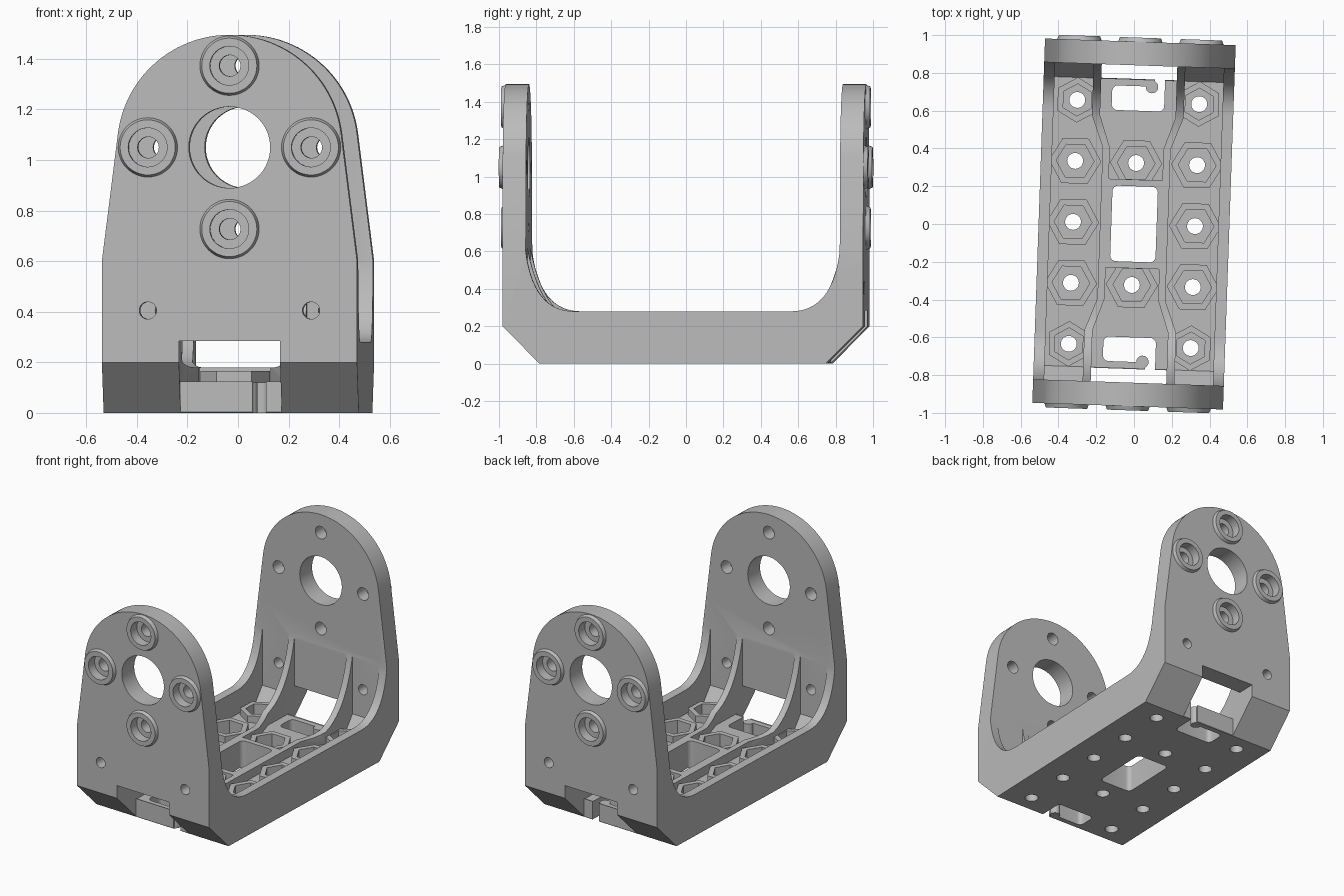
import bpy, bmesh
from math import sin, cos, pi, radians, atan2, acos, hypot
from mathutils import Vector, Matrix

cube = bpy.data.objects.get("Cube")
if cube:
    bpy.data.objects.remove(cube, do_unlink=True)

L, INNER, HALF = 0.965, 0.84, 0.505      # plate outer face, inner face, half width
PITCH, AXLE_Z = 0.323, 1.05
FLOOR, COLLAR, RIB = 0.12, 0.165, 0.18   # heights above the ground


def to_object(bm, name):
    bmesh.ops.recalc_face_normals(bm, faces=bm.faces[:])
    mesh = bpy.data.meshes.new(name)
    bm.to_mesh(mesh)
    bm.free()
    ob = bpy.data.objects.new(name, mesh)
    bpy.context.collection.objects.link(ob)
    return ob


def prism(name, pts, axis, lo, hi):
    """Extrude a 2D outline along an axis (x: yz, y: xz, z: xy outline)."""
    place = {"x": lambda p: (lo, p[0], p[1]),
             "y": lambda p: (p[0], lo, p[1]),
             "z": lambda p: (p[0], p[1], lo)}[axis]
    bm = bmesh.new()
    face = bm.faces.new([bm.verts.new(place(p)) for p in pts])
    out = bmesh.ops.extrude_face_region(bm, geom=[face])
    step = Vector([(hi - lo) * (a == axis) for a in "xyz"])
    bmesh.ops.translate(bm, vec=step, verts=[v for v in out["geom"] if isinstance(v, bmesh.types.BMVert)])
    return to_object(bm, name)


def ngon(u, v, r, n=48, turn=0.0):
    return [(u + r * cos(turn + 2 * pi * i / n), v + r * sin(turn + 2 * pi * i / n)) for i in range(n)]


def rounded(u0, u1, v0, v1, r=0.03):
    pts = []
    for k, (u, v) in enumerate([(u1 - r, v1 - r), (u0 + r, v1 - r), (u0 + r, v0 + r), (u1 - r, v0 + r)]):
        pts += [(u + r * cos(pi / 2 * (k + i / 6)), v + r * sin(pi / 2 * (k + i / 6))) for i in range(7)]
    return pts


def box(u0, u1, v0, v1):
    return [(u0, v0), (u1, v0), (u1, v1), (u0, v1)]


def sweep(a, b, c, n=14):
    """Quadratic curve used for the inner corner blends."""
    a, b, c = Vector(a), Vector(b), Vector(c)
    return [tuple(a * (1 - t) ** 2 + b * 2 * t * (1 - t) + c * t * t) for t in (i / n for i in range(n + 1))]


def mirrored(half):
    """Close a right-hand half outline with its mirror image."""
    return half + [(-u, v) for u, v in reversed(half)]


def boolean(ob, tool, op):
    tool.hide_render = True
    mod = ob.modifiers.new(op, "BOOLEAN")
    mod.operation, mod.solver, mod.object = op, "EXACT", tool
    bpy.context.view_layer.objects.active = ob
    bpy.ops.object.modifier_apply(modifier=mod.name)
    bpy.data.objects.remove(tool, do_unlink=True)


def add(tool):
    boolean(bracket, tool, "UNION")


def cut(tool):
    boolean(bracket, tool, "DIFFERENCE")


# U-shaped body with chamfered lower corners and blended inner corners
side = [(0.765, 0), (L, 0.2), (L, 1.6), (INNER, 1.6)]
side += sweep((0.58, 0.28), (0.8, 0.28), (INNER, 0.6))[::-1]
bracket = prism("u_bracket", mirrored(side), "x", -HALF, HALF)

# Tapered plate outline with a round top
R, drop = 0.445, AXLE_Z - 0.6
tangent = atan2(-drop, HALF) + acos(R / hypot(HALF, drop))
arc = [tangent + (pi - 2 * tangent) * i / 48 for i in range(49)]
outline = [(-HALF, -0.1), (HALF, -0.1), (HALF, 0.6)]
outline += [(R * cos(a), AXLE_Z + R * sin(a)) for a in arc] + [(-HALF, 0.6)]
boolean(bracket, prism("outline", outline, "y", -1.2, 1.2), "INTERSECT")

# Hollow between the side rims
hollow = [(0.765, FLOOR), (INNER, 0.22), (INNER, 0.8)]
cut(prism("hollow", mirrored(hollow), "x", -0.447, 0.447))

# Long ribs that bend inwards and sweep up the plates
rib_side = [(0.78, 0.06), (0.9, 0.2), (0.9, 0.62), (INNER, 0.62)]
rib_side += sweep((0.45, RIB), (0.76, RIB), (INNER, 0.62))[::-1]
for s in (-1, 1):
    inner = [(0.2, 1), (0.2, 0.57), (0.142, 0.4)]
    outer = [(0.18, 0.4), (0.243, 0.57), (0.243, 1)]
    inner += [(x, -y) for x, y in reversed(inner)]
    outer = [(x, -y) for x, y in reversed(outer)] + outer
    rib = prism("rib", [(s * x, y) for x, y in inner + outer], "z", 0, 1)
    boolean(rib, prism("rib_side", mirrored(rib_side), "x", -0.5, 0.5), "INTERSECT")
    add(rib)

# Raised frame around the centre window
add(prism("window_frame", box(-0.165, 0.165, -0.235, 0.235), "z", 0.1, RIB))

# Hexagonal nut collars, pockets and bolt holes in the floor
nuts = [(s * PITCH, k * PITCH) for s in (-1, 1) for k in range(-2, 3)]
nuts += [(0, -PITCH), (0, PITCH)]
for x, y in nuts:
    corner = abs(y) > 0.5
    add(prism("collar", ngon(x, y, 0.12 if corner else 0.138, 6, pi / 6 * corner), "z", 0.1, COLLAR))
for x, y in nuts:
    corner = abs(y) > 0.5
    cut(prism("nut_pocket", ngon(x, y, 0.085 if corner else 0.1, 6, pi / 6 * corner), "z", 0.06, 0.22))
    cut(prism("bolt_hole", ngon(x, y, 0.042, 32), "z", -0.1, 0.15))
cut(prism("centre_window", rounded(-0.12, 0.12, -0.2, 0.2), "z", -0.1, 0.4))

# Cable notch and hooked clip at each end
for s in (-1, 1):
    def flip(pts):
        return [(x, s * y) for x, y in pts]
    cut(prism("notch", flip(box(-0.2, 0.2, 0.768, 1.1)), "z", -0.1, 0.285))
    cut(prism("clip_window", flip(rounded(-0.14, 0.138, 0.6, 0.73)), "z", -0.1, 0.3))
    cut(prism("clip_gap", flip(box(0.085, 0.138, 0.66, 0.8)), "z", -0.1, 0.3))
    add(prism("clip_bulb", flip(ngon(0.07, 0.728, 0.033, 24)), "z", 0, FLOOR))

# Screw bosses with recesses on the outer plate faces
screws = [(PITCH * cos(k * pi / 2), AXLE_Z + PITCH * sin(k * pi / 2)) for k in range(4)]
for s in (-1, 1):
    for x, z in screws:
        bm = bmesh.new()
        place = Matrix.Translation((x, s * 0.97, z)) @ Matrix.Rotation(-s * pi / 2, 4, "X")
        bmesh.ops.create_cone(bm, cap_ends=True, segments=48, radius1=0.122,
                              radius2=0.109, depth=0.034, matrix=place)
        add(to_object(bm, "boss"))
        cut(prism("recess", ngon(x, z, 0.077), "y", s * 0.925, s * 1.05))

# Holes running through both plates
cut(prism("axle_hole", ngon(0, AXLE_Z, 0.161, 64), "y", -1.2, 1.2))
for x, z in screws + [(-PITCH, 0.405), (PITCH, 0.405)]:
    cut(prism("screw_hole", ngon(x, z, 0.042 if z > 0.5 else 0.034, 32), "y", -1.2, 1.2))

# Single grey finish, soft curves, slight turn about the vertical
grey = bpy.data.materials.new("plain grey")
grey.use_nodes = True
colour = (0.5, 0.5, 0.5, 1)
grey.diffuse_color = colour
grey.node_tree.nodes["Principled BSDF"].inputs["Base Color"].default_value = colour
bracket.data.materials.clear()
bracket.data.materials.append(grey)
for p in bracket.data.polygons:
    p.material_index = 0
bpy.ops.object.select_all(action="DESELECT")
bracket.select_set(True)
bpy.context.view_layer.objects.active = bracket
bpy.ops.object.shade_smooth_by_angle(angle=radians(25))
bracket.rotation_euler.z = radians(-2)
